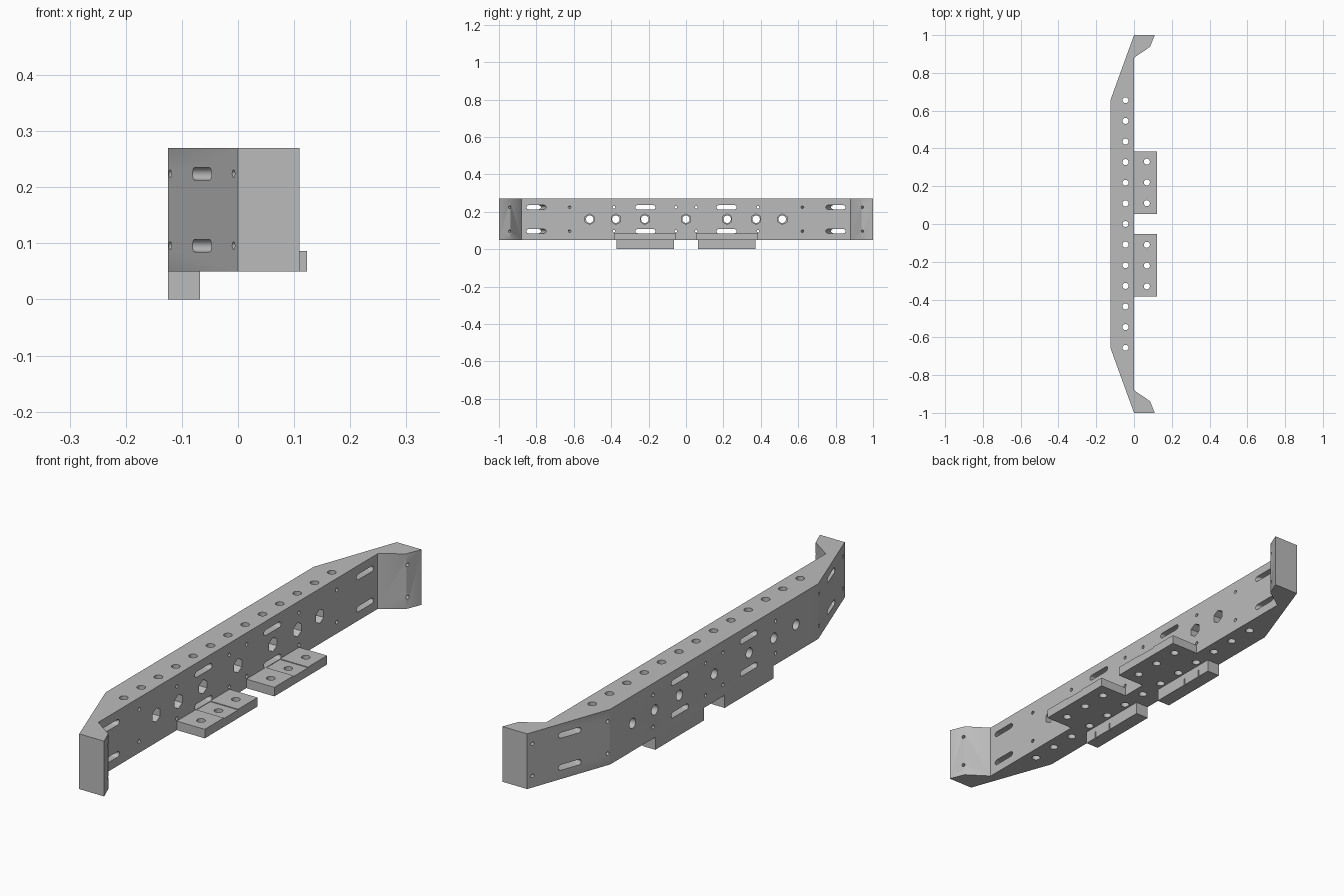
import bpy, bmesh
from math import cos, sin, pi, radians
from mathutils import Vector, Matrix

cube = bpy.data.objects.get("Cube")
if cube:
    bpy.data.objects.remove(cube, do_unlink=True)

GREY = (0.5, 0.5, 0.5, 1)
steel = bpy.data.materials.new("grey metal")
steel.use_nodes = True
steel.diffuse_color = GREY
steel.node_tree.nodes["Principled BSDF"].inputs["Base Color"].default_value = GREY


def prism(bm, pts, start, end, center=(0, 0, 0), axis=(0, 0, 1)):
    """Extrude a 2D outline along an axis, from start to end."""
    d = Vector(axis).normalized()
    v = Vector((0, 1, 0)) if abs(d.z) > 0.9 else Vector((0, 0, 1))
    u = v.cross(d)
    c = Vector(center)
    rings = [[bm.verts.new(c + u * a + v * b + d * w) for a, b in pts] for w in (start, end)]
    n = len(pts)
    bm.faces.new(rings[0][::-1])
    bm.faces.new(rings[1])
    for i in range(n):
        j = (i + 1) % n
        bm.faces.new((rings[0][i], rings[0][j], rings[1][j], rings[1][i]))


def circle(r, n=20, turn=0.0):
    return [(r * cos(turn + 2 * pi * i / n), r * sin(turn + 2 * pi * i / n)) for i in range(n)]


def slot(length, height, n=8):
    r, h = height / 2, length / 2 - height / 2
    right = [(h + r * cos(a), r * sin(a)) for a in (-pi / 2 + pi * i / n for i in range(n + 1))]
    return right + [(-x, -y) for x, y in right]


def rect(x0, x1, y0, y1):
    return [(x0, y0), (x1, y0), (x1, y1), (x0, y1)]


def make(name, bm):
    bmesh.ops.recalc_face_normals(bm, faces=bm.faces)
    mesh = bpy.data.meshes.new(name)
    bm.to_mesh(mesh)
    bm.free()
    mesh.materials.append(steel)
    ob = bpy.data.objects.new(name, mesh)
    bpy.context.collection.objects.link(ob)
    return ob


def cut(target, bm):
    """Subtract the cutter mesh and bake the result."""
    cutter = make("cutter", bm)
    cutter.hide_render = True
    mod = target.modifiers.new("cut", "BOOLEAN")
    mod.operation, mod.solver, mod.object = "DIFFERENCE", "EXACT", cutter
    bpy.context.view_layer.update()
    dg = bpy.context.evaluated_depsgraph_get()
    baked = bpy.data.meshes.new_from_object(target.evaluated_get(dg))
    target.modifiers.clear()
    target.data = baked
    bpy.data.objects.remove(cutter, do_unlink=True)


def finish(ob):
    bpy.ops.object.select_all(action="DESELECT")
    ob.select_set(True)
    bpy.context.view_layer.objects.active = ob
    bpy.ops.object.shade_smooth_by_angle(angle=radians(35))


LOW, HIGH = 0.05, 0.27
MID = 0.16
ROWS = (0.096, 0.224)
X = (1, 0, 0)

# Beam with swept ends and hooked tips
half = [(-0.125, 0.655), (0, 1), (0.11, 1), (0.085, 0.938), (0, 0.88)]
bm = bmesh.new()
prism(bm, half + [(x, -y) for x, y in reversed(half)], LOW, HIGH)
beam = make("bumper_beam", bm)

# Row of vertical holes
bm = bmesh.new()
for i in range(-6, 7):
    prism(bm, circle(0.016), 0, 0.4, (-0.045, i * 0.1092, 0))
cut(beam, bm)

# Bolt holes, small holes and slots through the wall
bm = bmesh.new()
BOLTS = (-0.515, -0.375, -0.22, 0, 0.22, 0.375, 0.515)
for y in BOLTS:
    prism(bm, circle(0.02, 24), -0.2, 0.1, (0, y, MID), X)
for s in (-1, 1):
    for z in ROWS:
        prism(bm, slot(0.108, 0.022), -0.2, 0.1, (0, s * 0.217, z), X)
        for y in (0.055, 0.385):
            prism(bm, circle(0.007, 12), -0.2, 0.1, (0, s * y, z), X)
cut(beam, bm)

# Hexagonal nut pockets
bm = bmesh.new()
for y in BOLTS:
    prism(bm, circle(0.028, 6, pi / 2), -0.06, 0.05, (0, y, MID), X)
cut(beam, bm)

# Slots and holes square to the swept ends
bm = bmesh.new()
for s in (-1, 1):
    inward = (0.345, -s * 0.125, 0)
    for z in ROWS:
        prism(bm, slot(0.1, 0.022), -0.1, 0.25, (-0.064, s * 0.823, z), inward)
        for x, y in ((-0.121, 0.666), (-0.008, 0.978)):
            prism(bm, circle(0.007, 12), -0.1, 0.25, (x, s * y, z), inward)
cut(beam, bm)
finish(beam)

for s, side in ((1, "back"), (-1, "front")):
    # Mounting plate with a shallow step across the middle
    top, dip = 0.086, 0.083
    outline = [(0.053, LOW), (0.385, LOW), (0.385, top), (0.265, top), (0.265, dip),
               (0.175, dip), (0.175, top), (0.053, top)]
    bm = bmesh.new()
    prism(bm, [(s * y, z) for y, z in outline], 0, 0.123, axis=X)
    plate = make(side + "_mounting_plate", bm)
    bm = bmesh.new()
    for i in (1, 2, 3):
        prism(bm, circle(0.016), 0, 0.2, (0.068, s * i * 0.11, 0))
    cut(plate, bm)
    finish(plate)

    # Lower foot block with narrow notches on its inner face
    y0, y1 = sorted((s * 0.065, s * 0.372))
    bm = bmesh.new()
    prism(bm, rect(-0.125, -0.068, y0, y1), 0, LOW)
    foot = make(side + "_foot_block", bm)
    bm = bmesh.new()
    for y in (0.23, 0.316):
        prism(bm, rect(-0.076, -0.05, s * y - 0.003, s * y + 0.003), -0.02, 0.028)
    cut(foot, bm)
